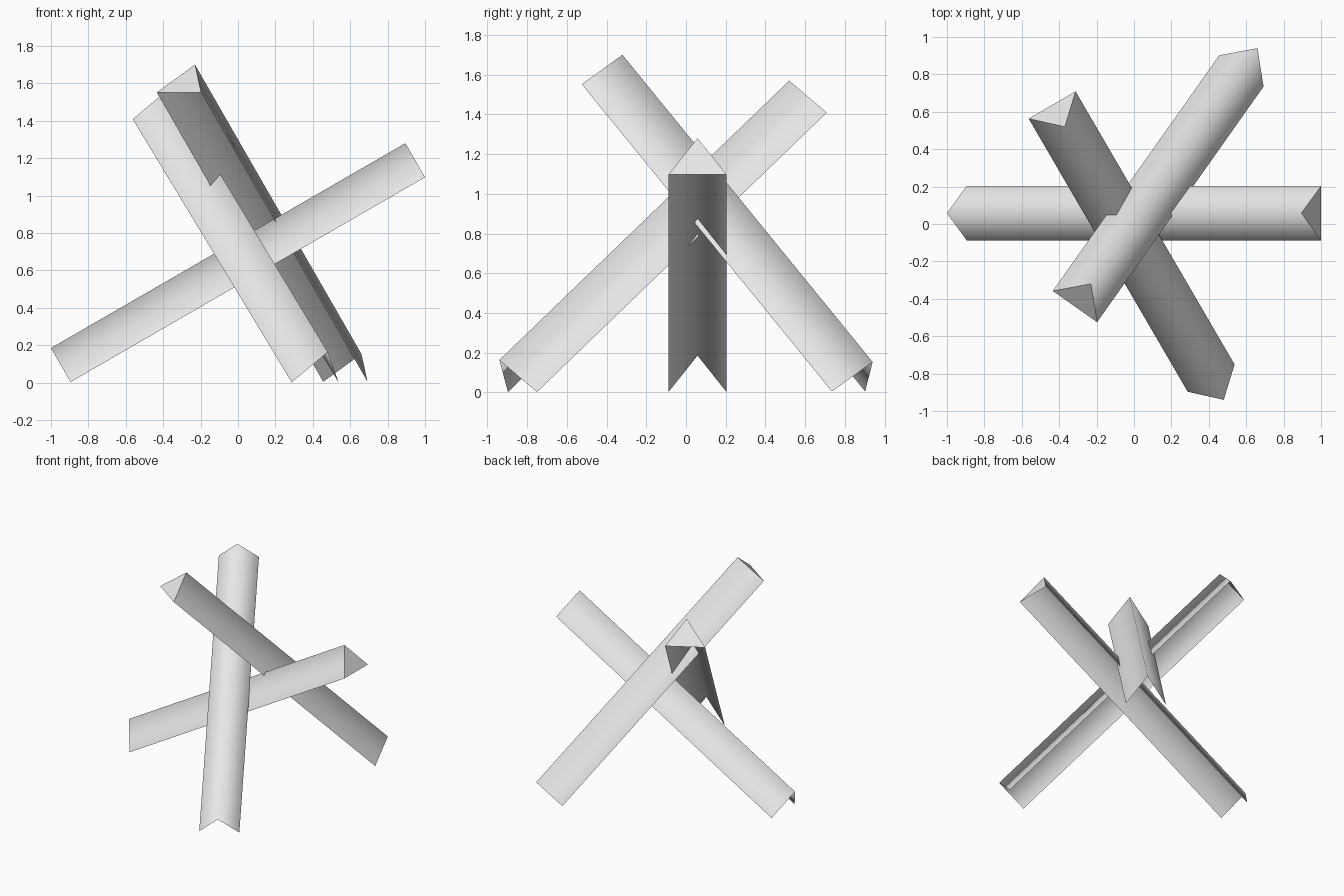
import bpy
import bmesh
from mathutils import Vector

cube = bpy.data.objects.get("Cube")
if cube:
    bpy.data.objects.remove(cube, do_unlink=True)

HALF_WIDTH = 0.145
DEPTH = 0.21

# Plain steel grey
steel = bpy.data.materials.new("steel_grey")
steel.use_nodes = True
colour = (0.8, 0.8, 0.8, 1)
steel.diffuse_color = colour
steel.node_tree.nodes["Principled BSDF"].inputs["Base Color"].default_value = colour


def angle_beam(name, ridge_low, ridge_high):
    """Thin V-section beam, open underneath, with a plate on its upper end."""
    low, high = Vector(ridge_low), Vector(ridge_high)
    axis = (high - low).normalized()
    side = axis.cross(Vector((0, 0, 1))).normalized()
    down = axis.cross(side).normalized()
    if down.z > 0:
        down.negate()
    offsets = (side * HALF_WIDTH + down * DEPTH, Vector(),
               -side * HALF_WIDTH + down * DEPTH)

    bm = bmesh.new()
    bottom = [bm.verts.new(low + o) for o in offsets]
    top = [bm.verts.new(high + o) for o in offsets]
    # Two wings, rounded in shading across the ridge
    for i in range(2):
        wing = bm.faces.new((bottom[i], bottom[i + 1], top[i + 1], top[i]))
        wing.normal_update()
        outward = side if i == 0 else -side
        if wing.normal.dot(outward) < 0:
            wing.normal_flip()
        wing.smooth = True
    # Flat end plate on its own corners, so its edges stay crisp
    plate = bm.faces.new([bm.verts.new(high + o) for o in offsets])
    plate.normal_update()
    if plate.normal.dot(axis) < 0:
        plate.normal_flip()

    mesh = bpy.data.meshes.new(name)
    bm.to_mesh(mesh)
    bm.free()
    mesh.materials.append(steel)
    beam = bpy.data.objects.new(name, mesh)
    bpy.context.collection.objects.link(beam)
    return beam


# Three crossed beams
angle_beam("cross_beam", (-1.0, 0.058, 0.185), (0.895, 0.058, 1.28))
angle_beam("back_leaning_beam", (0.66, 0.94, 0.153), (-0.23, -0.32, 1.70))
angle_beam("front_leaning_beam", (0.48, -0.94, 0.163), (-0.37, 0.52, 1.57))
